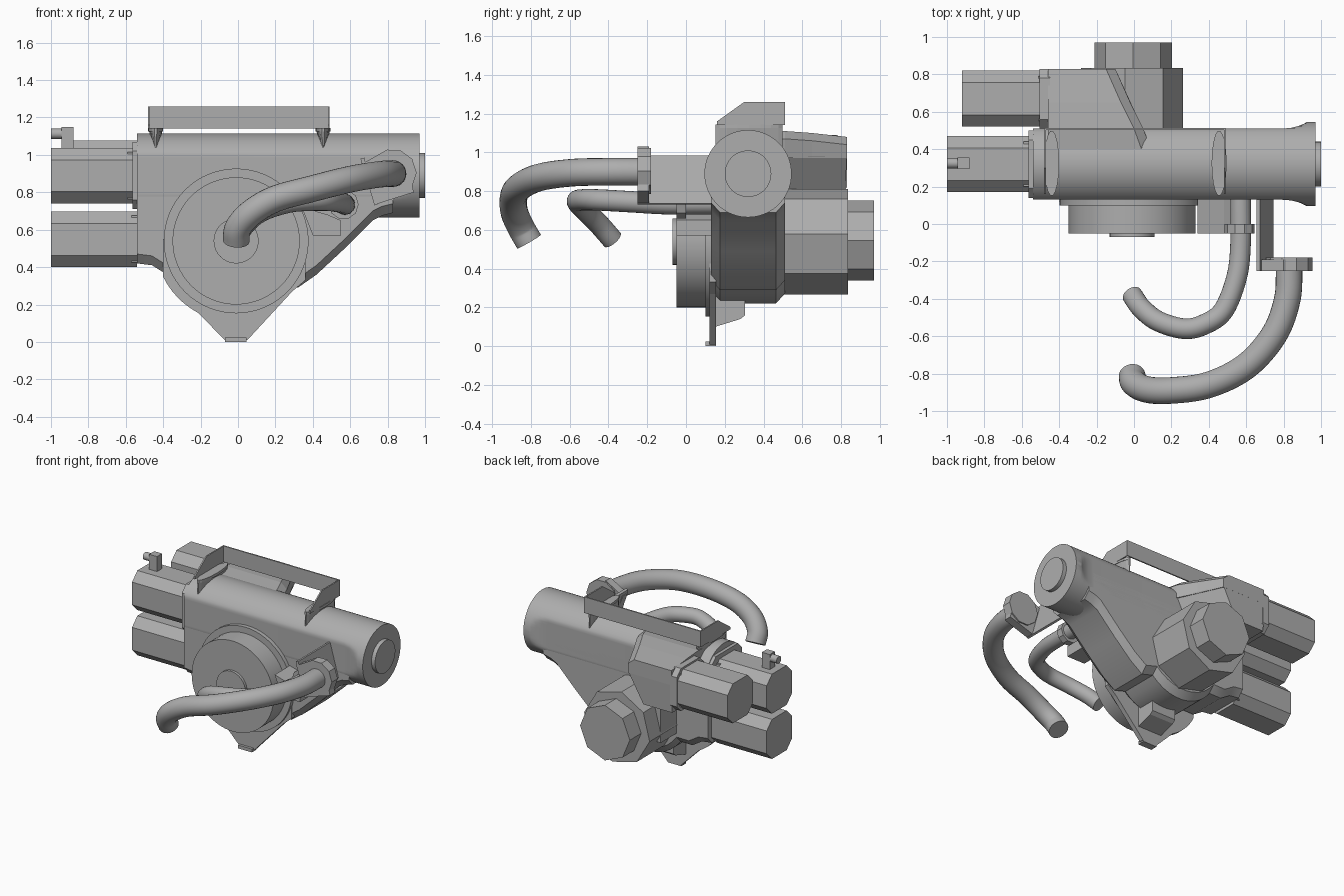
import bpy, bmesh, math
from mathutils import Vector

if "Cube" in bpy.data.objects:
    bpy.data.objects.remove(bpy.data.objects["Cube"])

grey = bpy.data.materials.new("machine_grey")
grey.use_nodes = True
grey.diffuse_color = (0.42, 0.42, 0.42, 1)
grey.node_tree.nodes["Principled BSDF"].inputs["Base Color"].default_value = (0.42, 0.42, 0.42, 1)

PLACE = {"X": lambda u, v, d: (d, u, v),
         "Y": lambda u, v, d: (u, d, v),
         "Z": lambda u, v, d: (u, v, d)}


def loft(name, rings, smooth=None):
    """Skin a list of closed rings and cap both ends."""
    bm = bmesh.new()
    loops = [[bm.verts.new(p) for p in ring] for ring in rings]
    n = len(loops[0])
    for a, b in zip(loops, loops[1:]):
        for i in range(n):
            bm.faces.new((a[i], a[(i + 1) % n], b[(i + 1) % n], b[i]))
    bm.faces.new(loops[0])
    bm.faces.new(loops[-1])
    bmesh.ops.recalc_face_normals(bm, faces=bm.faces)
    mesh = bpy.data.meshes.new(name)
    bm.to_mesh(mesh)
    bm.free()
    mesh.materials.append(grey)
    obj = bpy.data.objects.new(name, mesh)
    bpy.context.collection.objects.link(obj)
    if smooth:
        bpy.ops.object.select_all(action="DESELECT")
        obj.select_set(True)
        bpy.context.view_layer.objects.active = obj
        bpy.ops.object.shade_smooth_by_angle(angle=math.radians(smooth))
    return obj


def prism(name, axis, pts, a, b, end_pts=None, smooth=None):
    """Extrude a profile along an axis, optionally to a different end profile."""
    put = PLACE[axis]
    return loft(name, [[put(u, v, a) for u, v in pts],
                       [put(u, v, b) for u, v in end_pts or pts]], smooth)


def circle(cu, cv, r, n=64, turn=0.0):
    step = math.tau / n
    return [(cu + r * math.cos(i * step + turn), cv + r * math.sin(i * step + turn)) for i in range(n)]


def rect(u0, u1, v0, v1, c=0.0):
    """Rectangle, with cut corners when c is given."""
    if not c:
        return [(u0, v0), (u1, v0), (u1, v1), (u0, v1)]
    return [(u0 + c, v0), (u1 - c, v0), (u1, v0 + c), (u1, v1 - c),
            (u1 - c, v1), (u0 + c, v1), (u0, v1 - c), (u0, v0 + c)]


def box(name, x, y, z):
    return prism(name, "Z", rect(*x, *y), *z)


def pipe(name, pts, r, sides=24):
    """Sweep a circle along a smooth path through the points."""
    p = [Vector(q) for q in pts]
    p = [2 * p[0] - p[1]] + p + [2 * p[-1] - p[-2]]
    path = []
    for i in range(1, len(p) - 2):
        a, b, c, d = p[i - 1:i + 3]
        for k in range(6):
            t = k / 6
            path.append(0.5 * (2 * b + (c - a) * t + (2 * a - 5 * b + 4 * c - d) * t ** 2
                               + (3 * b - a - 3 * c + d) * t ** 3))
    path.append(p[-2])
    rings, side = [], Vector((1, 0, 0))
    for i, q in enumerate(path):
        tan = (path[min(i + 1, len(path) - 1)] - path[max(i - 1, 0)]).normalized()
        side = (side - tan * side.dot(tan)).normalized()
        up = tan.cross(side)
        rings.append([q + side * u + up * v for u, v in circle(0, 0, r, sides)])
    return loft(name, rings, 40)


# Top barrel: round section cut flat at the sides, flaring to full round at one end
CY, CZ, R = 0.32, 0.89, 0.225
barrel = []
for x, w in [(-0.54, .19), (0.79, .19), (0.84, .194), (0.88, .204), (0.91, .217), (0.925, R), (0.97, R)]:
    barrel.append([(x, CY + max(-w, min(w, u)), CZ + v) for u, v in circle(0, 0, R, 72)])
loft("top_barrel", barrel, 25)
prism("barrel_end_cap", "X", circle(CY, CZ, 0.12), 0.96, 1.0, smooth=40)

# Main housing with a rounded belly and softened edges
belly = [(-0.01 + 0.33 * math.cos(math.radians(a)), 0.55 + 0.33 * math.sin(math.radians(a)))
         for a in range(215, 316, 10)]
outline = [(-0.54, 0.89), (-0.54, 0.42), (-0.46, 0.41), (-0.38, 0.36)] + belly + \
          [(0.32, 0.29), (0.42, 0.36), (0.56, 0.49), (0.72, 0.65), (0.77, 0.675), (0.83, 0.69), (0.83, 0.89)]


def toward(pts, d):
    # pull the lower outline up for the softened edges
    return [(u, v + d if v < 0.8 else v) for u, v in pts]


soft = toward(outline, 0.05)
loft("main_housing", [[(u, y, v) for u, v in pts] for y, pts in
                      [(0.13, soft), (0.175, outline), (0.465, outline), (0.51, soft)]], 25)

# Front plate with bottom mounting tab
fx, fz = -0.01, 0.54
arc = [(fx + 0.435 * math.cos(math.radians(a)), fz + 0.435 * math.sin(math.radians(a)))
       for a in range(206, 245, 6)]
prism("mounting_plate", "Y", [(-0.40, 0.55)] + arc + [(-0.07, 0.01), (0.05, 0.01), (0.29, 0.27),
                                                      (0.36, 0.33), (0.36, 0.55)], 0.12, 0.155)
box("mounting_foot", (-0.07, 0.045), (0.10, 0.155), (0, 0.025))
prism("tab_rib", "X", [(0.15, 0.10), (0.28, 0.14), (0.305, 0.16), (0.305, 0.26), (0.15, 0.26)], -0.11, 0.09)

# Round front cover
for name, r, y0, y1 in [("cover_flange", 0.387, 0.10, 0.14), ("front_cover", 0.34, -0.05, 0.11),
                        ("cover_boss", 0.12, -0.07, -0.04)]:
    prism(name, "Y", circle(fx, fz, r), y0, y1, smooth=40)

# Two motors on the front-side end and one behind
for name, x0, x1, y0, z0 in [("upper_motor", -1.0, -0.56, 0.17, 0.74),
                             ("lower_motor", -1.0, -0.54, 0.17, 0.40),
                             ("rear_motor", -0.92, -0.48, 0.52, 0.78)]:
    prism(name, "X", rect(y0, y0 + 0.30, z0, z0 + 0.297, 0.063), x0, x1)
    box(name + "_neck", (x1 - 0.03, x1 + 0.03), (y0 + 0.03, y0 + 0.27), (z0 + 0.025, z0 + 0.275))
prism("upper_motor_flange", "X", rect(0.14, 0.50, 0.71, 1.07, 0.05), -0.565, -0.53)
prism("rear_motor_flange", "X", rect(0.51, 0.83, 0.77, 1.09, 0.05), -0.505, -0.45)

# Rear gearbox joining the rear motor to the housing
prism("rear_gearbox", "Z",
      [(-0.46, 0.48), (-0.46, 0.82), (-0.22, 0.82), (-0.05, 0.48)], 0.76, 0.98,
      [(-0.46, 0.48), (-0.46, 0.83), (-0.10, 0.83), (0.06, 0.48)])
loft("rear_gearbox_top", [[(-0.46, y, 0.97), (-0.46, y, t), (x - 0.05, y, t), (x, y, t - 0.04), (x, y, 0.97)]
                          for y, x, t in [(0.40, 0.09, 1.10), (0.51, 0.05, 1.11),
                                          (0.65, -0.02, 1.10), (0.83, -0.10, 1.08)]])

# Large rear drive
prism("rear_drive", "Y", circle(fx, fz, 0.275, 8, math.radians(8)), 0.48, 0.835)
prism("rear_drive_cap", "Y", circle(-0.005, 0.545, 0.207, 8), 0.82, 0.97)
box("drive_side_block", (-0.28, -0.1), (0.48, 0.70), (0.44, 0.78))

# Small fitting above the upper motor
box("fitting_block", (-0.945, -0.88), (0.295, 0.355), (1.02, 1.15))
prism("fitting_stub", "X", circle(0.325, 1.113, 0.028, 16), -1.0, -0.94, smooth=40)

# Top guard: back sheet, two end wings, and lens-shaped saddles below
box("guard_back", (-0.48, 0.49), (0.502, 0.512), (1.14, 1.26))
wing = [(0.16, 1.14), (0.16, 1.16), (0.30, 1.26), (0.512, 1.26), (0.512, 1.14)]
for side, x, wx in [("right", -0.44, -0.48), ("left", 0.455, 0.48)]:
    prism(side + "_guard_wing", "X", wing, wx, wx + 0.01)

    def lens(w):
        half = [(w * math.cos(math.radians(a)), 0.175 * math.sin(math.radians(a)))
                for a in range(0, 360, 20)]
        return [(x + u, 0.325 + v) for u, v in half]
    prism(side + "_guard_foot", "Z", lens(0.04), 1.125, 1.145)
    prism(side + "_guard_saddle", "Z", lens(0.015), 1.03, 1.13, lens(0.036))

# Large pipe with its flange and side arm
pipe("large_pipe", [(0.83, -0.22, 0.90), (0.82, -0.40, 0.90), (0.75, -0.59, 0.895), (0.60, -0.76, 0.87),
                    (0.40, -0.86, 0.82), (0.20, -0.89, 0.765), (0.07, -0.885, 0.69),
                    (0.0, -0.85, 0.61), (-0.01, -0.81, 0.54)], 0.071)
prism("large_pipe_flange", "Y", circle(0.83, 0.905, 0.125, 10), -0.25, -0.18)
flange_ear = [(0.66, 0.95), (0.735, 0.735), (0.94, 0.80), (0.90, 0.98), (0.80, 1.03)]
prism("large_flange_ear", "Y", flange_ear, -0.25, -0.19)
prism("large_pipe_arm", "Y", [(0.655, 0.98), (0.73, 0.73), (0.745, 0.735), (0.675, 0.985)], -0.25, 0.14)

# Small pipe with its flange and arm
pipe("small_pipe", [(0.57, 0.14, 0.735), (0.57, -0.10, 0.735), (0.55, -0.28, 0.745), (0.48, -0.46, 0.755),
                    (0.38, -0.535, 0.755), (0.27, -0.56, 0.745), (0.13, -0.52, 0.70),
                    (0.04, -0.45, 0.63), (-0.01, -0.38, 0.55)], 0.055)
prism("small_pipe_flange", "Y", circle(0.565, 0.735, 0.08, 10), -0.05, 0.0)
prism("small_pipe_arm", "Y", [(0.34, 0.72), (0.40, 0.57), (0.55, 0.57), (0.55, 0.65), (0.48, 0.68)],
      -0.05, 0.14)
